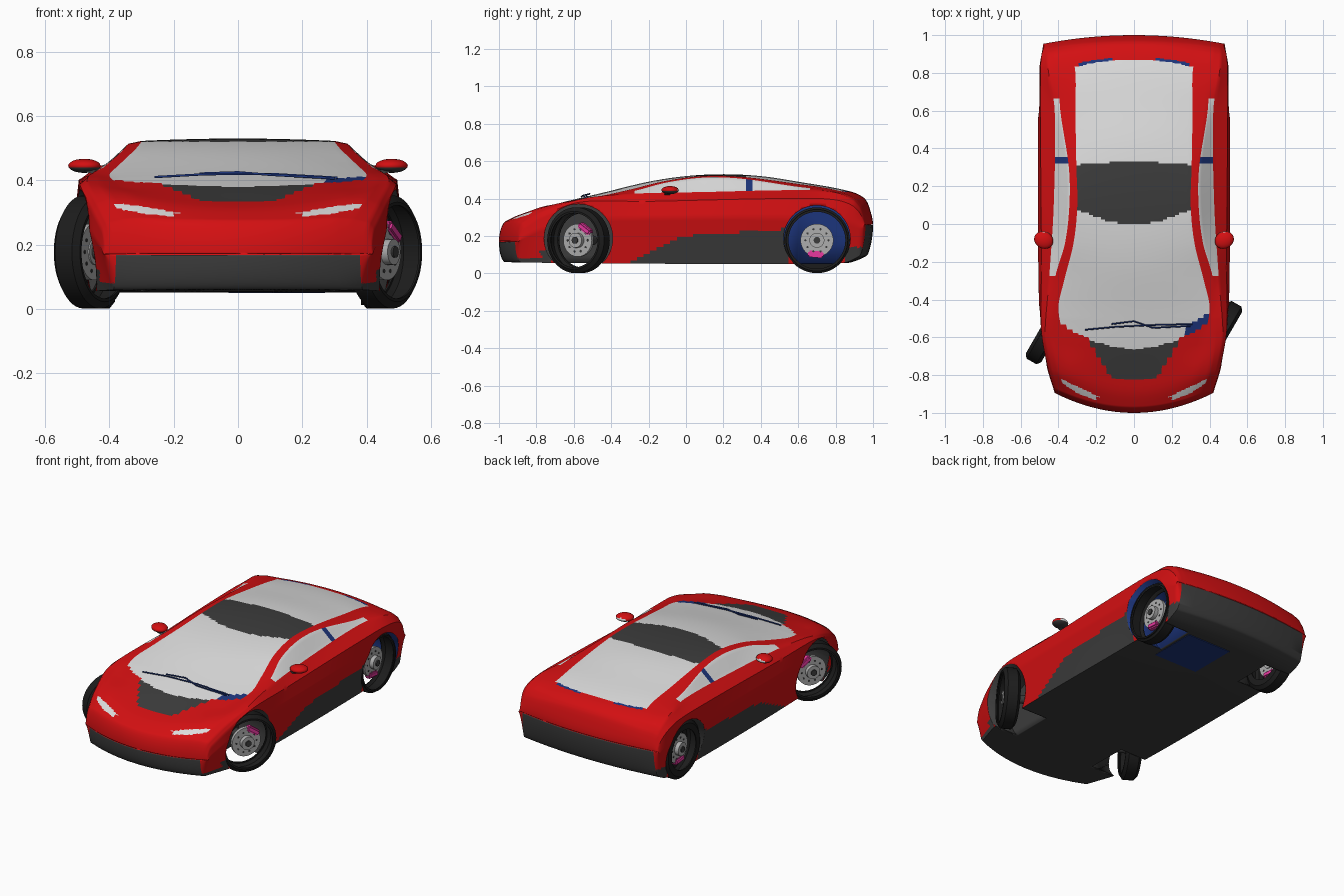
import bpy, bmesh, math
from mathutils import Matrix, Vector

if "Cube" in bpy.data.objects:
    bpy.data.objects.remove(bpy.data.objects["Cube"])


def material(name, *rgb):
    m = bpy.data.materials.new(name)
    m.use_nodes = True
    m.diffuse_color = (*rgb, 1)
    m.node_tree.nodes["Principled BSDF"].inputs["Base Color"].default_value = (*rgb, 1)
    return m


red = material("red paint", .65, .005, .006)
dark = material("dark trim", .045, .045, .045)
glass = material("pale glass", .72, .72, .72)
blue = material("blue lining", .012, .035, .2)
rubber = material("black rubber", .012, .012, .012)
metal = material("grey metal", .42, .42, .42)
magenta = material("magenta caliper", .8, .04, .35)
body_mats = [red, dark, glass, blue]
RED, DARK, GLASS, BLUE = range(4)


def add_object(name, bm, mats, smooth=35):
    bmesh.ops.recalc_face_normals(bm, faces=bm.faces)
    me = bpy.data.meshes.new(name)
    bm.to_mesh(me)
    bm.free()
    for m in mats:
        me.materials.append(m)
    ob = bpy.data.objects.new(name, me)
    bpy.context.collection.objects.link(ob)
    bpy.ops.object.select_all(action='DESELECT')
    ob.select_set(True)
    bpy.context.view_layer.objects.active = ob
    bpy.ops.object.shade_smooth_by_angle(angle=math.radians(smooth))
    return ob


def rail(*pts):
    """Smooth lengthwise line through (y, x, z) points, returned as a function of y."""
    def slope(i, k):
        a, b = pts[max(i - 1, 0)], pts[min(i + 1, len(pts) - 1)]
        return (b[k] - a[k]) / (b[0] - a[0])

    def f(y):
        i = max([j for j in range(len(pts) - 1) if pts[j][0] <= y] or [0])
        a, b = pts[i], pts[i + 1]
        h = b[0] - a[0]
        t = (y - a[0]) / h
        return [(2*t**3 - 3*t*t + 1) * a[k] + (t**3 - 2*t*t + t) * h * slope(i, k)
                + (3*t*t - 2*t**3) * b[k] + (t**3 - t*t) * h * slope(i + 1, k) for k in (1, 2)]
    return f


# Lengthwise lines of the shell, from the floor up to the roof centre
floor_mid = rail((-1, 0, .06), (.85, 0, .055), (.96, 0, .09), (1, 0, .13))
floor_edge = rail((-1, .38, .06), (-.7, .45, .055), (.85, .46, .055), (.96, .46, .09), (1, .45, .13))
waist = rail((-1, .42, .18), (-.85, .46, .24), (-.55, .5, .29), (.8, .505, .29), (1, .48, .24))
hip = rail((-1, .415, .23), (-.85, .455, .31), (-.6, .49, .38), (-.2, .49, .385),
           (.5, .495, .40), (.8, .495, .395), (.93, .49, .36), (1, .47, .29))
shoulder = rail((-1, .40, .25), (-.85, .44, .33), (-.6, .47, .395), (-.3, .45, .425),
                (.1, .425, .435), (.6, .42, .445), (.8, .45, .435), (.93, .46, .39), (1, .45, .31))
pillar_out = rail((-1, .34, .26), (-.85, .40, .345), (-.6, .43, .395), (-.3, .42, .436),
                  (-.1, .365, .487), (.1, .342, .513), (.3, .345, .506), (.6, .39, .463),
                  (.8, .40, .44), (.93, .42, .40), (1, .42, .32))
pillar_in = rail((-1, .30, .265), (-.85, .33, .345), (-.66, .36, .38), (-.45, .40, .415),
                 (-.3, .37, .448), (-.1, .32, .496), (.1, .30, .521), (.3, .305, .516),
                 (.6, .31, .478), (.8, .31, .447), (.93, .33, .405), (1, .35, .33))
roof_mid = rail((-1, 0, .26), (-.9, 0, .31), (-.8, 0, .34), (-.66, 0, .38), (-.45, 0, .43),
                (-.2, 0, .49), (0, 0, .52), (.2, 0, .53), (.4, 0, .52), (.6, 0, .49),
                (.85, 0, .445), (.95, 0, .405), (1, 0, .33))
RAILS = [floor_mid, floor_edge, waist, hip, shoulder, pillar_out, pillar_in, roof_mid]
STEPS = [5, 14, 5, 4, 5, 4, 14]
WINDOW, TOP = 4, 6


def section(s):
    """One closed cross-section of the shell, rounded off towards nose and tail."""
    pts = [r(s) for r in RAILS]
    half, segs = [], []
    for i, n in enumerate(STEPS):
        (x0, z0), (x1, z1) = pts[i], pts[i + 1]
        for j in range(n):
            t = j / n
            u = 1 - (1 - t) ** 2 if i == TOP else t
            half.append((x0 + (x1 - x0) * t, z0 + (z1 - z0) * u))
            segs.append(i)
    half.append(tuple(pts[-1]))
    ring = half + [(-x, z) for x, z in half[-2:0:-1]]
    e = max(0, (abs(s) - .965) / .035)
    k = max(.02, math.sqrt(max(0, 1 - e * e)))
    mid = .17 if s < 0 else .26
    bow = .6 * max(0, (-.5 - s) / .5) if s < 0 else -.2 * max(0, (s - .7) / .3)
    return [(x, s + bow * x * x, mid + (z - mid) * k) for x, z in ring], segs + segs[::-1]


def paint(c, seg):
    """Colour of a shell face from its place on the car."""
    x, y, z = abs(c.x), c.y, c.z
    if seg == 0:
        return DARK
    if seg == WINDOW and -.28 < y < .66:
        return BLUE if .315 < y < .35 else GLASS
    if seg == TOP and z > .2:
        screen = -.66 + .9 * x * x
        if y < screen:
            if y > -.82 and x < .13 + .6 * (y + .8) and z > .3:
                return DARK
        elif y < .9 * x * x:
            return BLUE if c.x > .28 and y < screen + .05 else GLASS
        elif y < .33 - .2 * x * x:
            return DARK
        elif y < .87 - .4 * x * x:
            return GLASS
        elif y < .885 - .4 * x * x and .12 < x < .3:
            return BLUE
    # headlight slits
    if y < -.75 and .19 < x < .38 and abs(z - .292 - .15 * (x - .19)) < .011 - .04 * abs(x - .29):
        return GLASS
    # lower air intakes, rear diffuser and side skirts
    if y < -.72 and (z < .08 or z < .12 and .2 < x < .25 or z < .125 and x > .43):
        return DARK
    if y > .85 and z < .14:
        return DARK
    if -.3 < y < .55 and z < min(.06 + .5 * (y + .3), .2 + .07 * y):
        return DARK
    return RED


bm = bmesh.new()
N = 260
rings = []
for i in range(N + 1):
    pts, segs = section(math.sin(math.pi * (i / N - .5)))
    rings.append([bm.verts.new(p) for p in pts])
count = len(segs)
for a, b in zip(rings, rings[1:]):
    for j in range(count):
        k = (j + 1) % count
        f = bm.faces.new((a[j], a[k], b[k], b[j]))
        f.material_index = paint(f.calc_center_median(), segs[j])
for ring in (rings[0], rings[-1]):
    bm.faces.new(ring)
body = add_object("body_shell", bm, body_mats)


def cylinder(bm, r, depth, centre, sides=48, mat=0):
    """Cylinder lying along x."""
    m = Matrix.Translation(centre) @ Matrix.Rotation(math.pi / 2, 4, 'Y')
    vs = bmesh.ops.create_cone(bm, cap_ends=True, segments=sides, radius1=r, radius2=r,
                               depth=depth, matrix=m)["verts"]
    for f in {f for v in vs for f in v.link_faces}:
        f.material_index = mat


# Wheel wells cut from the shell
FRONT, REAR, AXLE = -.575, .70, .177
bm = bmesh.new()
for side in (1, -1):
    cylinder(bm, .183, .44, (side * .5, FRONT, .187), mat=DARK)
    cylinder(bm, .178, .42, (side * .5, REAR, .185), mat=BLUE if side > 0 else DARK)
cutter = add_object("wheel_well_cutter", bm, body_mats)
cutter.hide_render = True
bpy.context.view_layer.objects.active = body
mod = body.modifiers.new("wheel_wells", 'BOOLEAN')
mod.operation, mod.solver, mod.object = 'DIFFERENCE', 'EXACT', cutter
bpy.ops.object.modifier_apply(modifier=mod.name)
bpy.data.objects.remove(cutter)


def wheel(name, x, y, turn, inner):
    """Hollow tyre with the brake disc, hub, bolts and caliper inside it."""
    side = 1 if x > 0 else -1
    place = Matrix.Translation((x, y, AXLE)) @ Matrix.Rotation(math.radians(turn), 4, 'Z')
    bm = bmesh.new()
    outline = [(-.047, inner), (-.047, .155), (-.03, .176), (.03, .176), (.047, .155),
               (.047, inner), (.04, inner), (.04, .152), (.027, .168), (-.027, .168),
               (-.04, .152), (-.04, inner)]
    vs = [bm.verts.new((px, 0, r)) for px, r in outline]
    edges = [bm.edges.new((vs[i - 1], vs[i])) for i in range(len(vs))]
    bmesh.ops.spin(bm, geom=vs + edges, axis=(1, 0, 0), cent=(0, 0, 0),
                   angle=math.tau, steps=48, use_duplicate=False)
    bmesh.ops.remove_doubles(bm, verts=bm.verts, dist=.0002)
    add_object(name + "_tyre", bm, [rubber]).matrix_world = place
    bm = bmesh.new()
    cylinder(bm, .088, .02, (0, 0, 0))
    cylinder(bm, .04, .05, (side * .01, 0, 0), 24)
    cylinder(bm, .018, .06, (side * .012, 0, 0), 16, 1)
    for i in range(10):
        a = math.tau * i / 10
        cylinder(bm, .006, .024, (0, .062 * math.cos(a), .062 * math.sin(a)), 8, 1)
    cylinder(bm, .025, .16, (-side * .08, 0, 0), 16, 1)
    add_object(name + "_brake_disc", bm, [metal, dark]).matrix_world = place
    bm = bmesh.new()
    a = math.radians(55 if y < 0 else -95)
    m = Matrix.Translation((0, .075 * math.cos(a), .075 * math.sin(a))) @ Matrix.Rotation(a, 4, 'X')
    bmesh.ops.create_cube(bm, size=1, matrix=m @ Matrix.Diagonal((.04, .035, .085, 1)))
    bmesh.ops.bevel(bm, geom=bm.edges[:], offset=.008, segments=2, affect='EDGES')
    add_object(name + "_caliper", bm, [magenta]).matrix_world = place


wheel("front_left", .455, FRONT, -30, .145)
wheel("front_right", -.455, FRONT, -30, .145)
wheel("rear_left", .43, REAR, 0, .165)
wheel("rear_right", -.43, REAR, 0, .12)

# Door mirrors: red housing, dark underside and stalk, pale mirror facing back
for side, label in ((1, "left"), (-1, "right")):
    bm = bmesh.new()
    m = (Matrix.Translation((side * .478, -.085, .445)) @ Matrix.Rotation(side * .45, 4, 'Z')
         @ Matrix.Diagonal((.052, .045, .022, 1)))
    bmesh.ops.create_uvsphere(bm, u_segments=24, v_segments=12, radius=1, matrix=m)
    bmesh.ops.bisect_plane(bm, geom=bm.verts[:] + bm.edges[:] + bm.faces[:], plane_co=(0, -.07, 0),
                           plane_no=(-side * .4, 1, 0), clear_outer=False)
    for f in bm.faces:
        f.normal_update()
        if f.normal.z < -.3:
            f.material_index = 1
        elif f.normal.y > .75:
            f.material_index = 2
    add_object(label + "_mirror", bm, [red, dark, glass])
    bm = bmesh.new()
    m = Matrix.Translation((side * .445, -.1, .425)) @ Matrix.Rotation(-side * .3, 4, 'Y')
    bmesh.ops.create_cube(bm, size=1, matrix=m @ Matrix.Diagonal((.07, .03, .014, 1)))
    add_object(label + "_mirror_stalk", bm, [dark])


def rod(name, mat, radius, *pts):
    cu = bpy.data.curves.new(name, 'CURVE')
    cu.dimensions, cu.bevel_depth, cu.bevel_resolution = '3D', radius, 1
    sp = cu.splines.new('POLY')
    sp.points.add(len(pts) - 1)
    for p, co in zip(sp.points, pts):
        p.co = (*co, 1)
    cu.materials.append(mat)
    bpy.context.collection.objects.link(bpy.data.objects.new(name, cu))


# Windscreen wipers
rod("long_wiper", blue, .004, (.31, -.53, .408), (.1, -.535, .42), (-.1, -.545, .419), (-.26, -.56, .41))
rod("short_wiper", blue, .004, (.3, -.54, .406), (.1, -.55, .417), (0, -.515, .425), (-.12, -.53, .421))

# Blue lining under the rear floor
bm = bmesh.new()
bmesh.ops.create_cube(bm, size=1, matrix=Matrix.Translation((.12, .66, .053)) @ Matrix.Diagonal((.3, .3, .006, 1)))
add_object("rear_floor_lining", bm, [blue])
